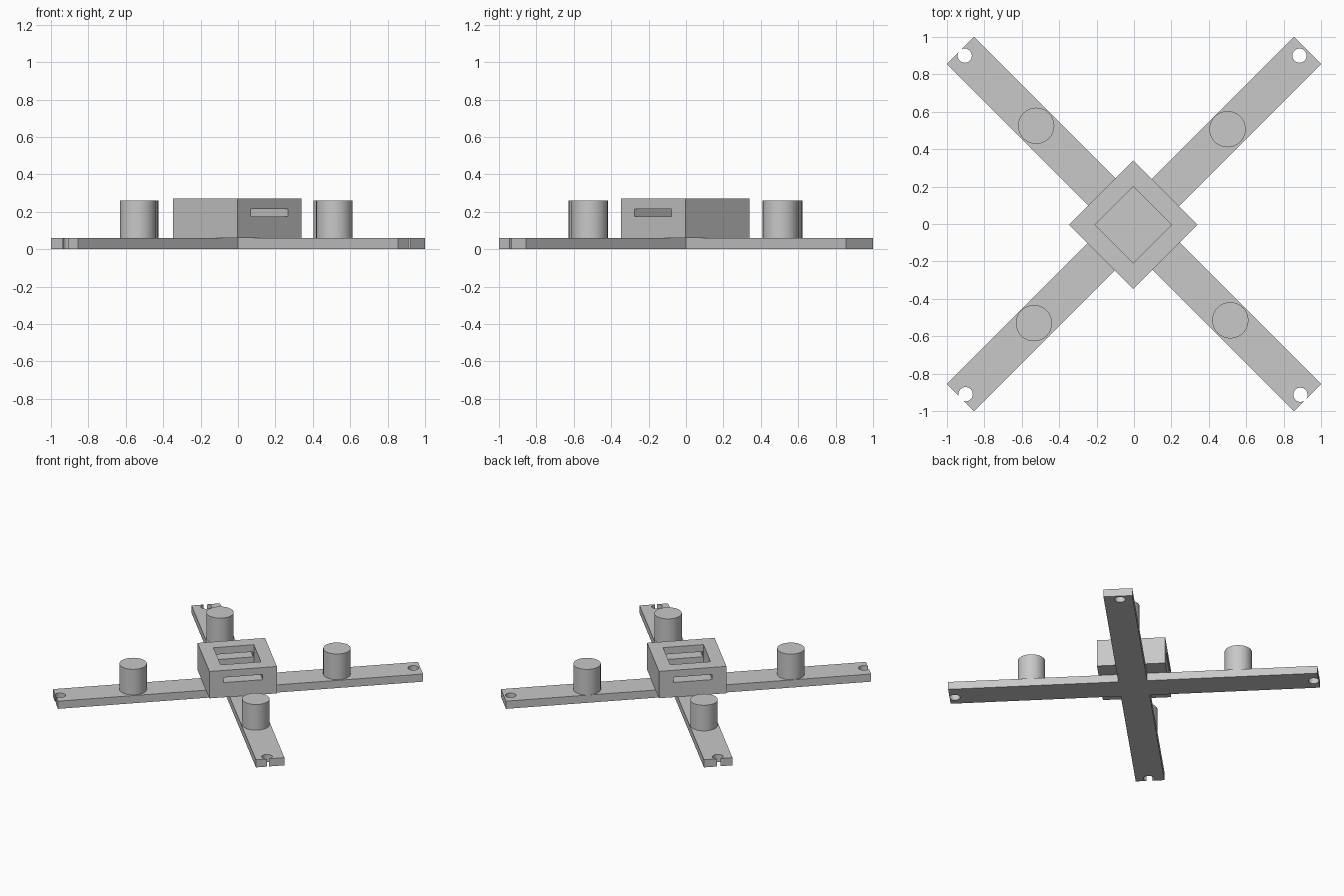
import bpy
import bmesh
from math import pi
from mathutils import Matrix, Vector

cube = bpy.data.objects.get("Cube")
if cube:
    bpy.data.objects.remove(cube, do_unlink=True)

grey = bpy.data.materials.new("plain_grey")
grey.use_nodes = True
GREY = (0.58, 0.58, 0.58, 1)
grey.diffuse_color = GREY
grey.node_tree.nodes["Principled BSDF"].inputs["Base Color"].default_value = GREY

TURN = Matrix.Rotation(pi / 4, 4, "Z")
PLATE_TOP = 0.06
BODY_TOP = 0.27


def finish(name, bm):
    mesh = bpy.data.meshes.new(name)
    bmesh.ops.recalc_face_normals(bm, faces=bm.faces[:])
    bm.to_mesh(mesh)
    bm.free()
    mesh.materials.append(grey)
    obj = bpy.data.objects.new(name, mesh)
    bpy.context.collection.objects.link(obj)
    return obj


def diagonal_box(name, size, z0, z1, centre=(0, 0)):
    """Box turned by an eighth of a circle, between two heights."""
    bm = bmesh.new()
    move = Matrix.Translation((*centre, (z0 + z1) / 2))
    scale = Matrix.Diagonal((size[0], size[1], z1 - z0, 1))
    bmesh.ops.create_cube(bm, size=1, matrix=move @ TURN @ scale)
    return finish(name, bm)


def cylinder(name, centre, radius, z0, z1, sides=32):
    bm = bmesh.new()
    bmesh.ops.create_cone(bm, cap_ends=True, segments=sides, radius1=radius,
                          radius2=radius, depth=z1 - z0,
                          matrix=Matrix.Translation((*centre, (z0 + z1) / 2)))
    return finish(name, bm)


def activate(obj):
    bpy.ops.object.select_all(action="DESELECT")
    obj.select_set(True)
    bpy.context.view_layer.objects.active = obj


def cut(obj, cutter):
    activate(obj)
    mod = obj.modifiers.new("cut", "BOOLEAN")
    mod.operation = "DIFFERENCE"
    mod.solver = "EXACT"
    mod.object = cutter
    bpy.ops.object.modifier_apply(modifier=mod.name)
    bpy.data.objects.remove(cutter, do_unlink=True)


def smooth(obj):
    activate(obj)
    bpy.ops.object.shade_smooth_by_angle(angle=pi / 6)


# Cross-shaped base plate: one arm outline repeated four times, then extruded
half_width, reach = 0.1025, 1.312
bm = bmesh.new()
corners = []
for i in range(4):
    spin = Matrix.Rotation(pi / 4 + i * pi / 2, 4, "Z")
    for x, y in ((reach, -half_width), (reach, half_width), (half_width, half_width)):
        corners.append(bm.verts.new(spin @ Vector((x, y, 0))))
outline = bm.faces.new(corners)
top = bmesh.ops.extrude_face_region(bm, geom=[outline])["geom"]
bmesh.ops.translate(bm, vec=(0, 0, PLATE_TOP),
                    verts=[v for v in top if isinstance(v, bmesh.types.BMVert)])
cross_plate = finish("cross_plate", bm)

# Mounting holes near the arm tips; the front pair breaks through the ends
for centre in ((-0.905, 0.9), (0.885, 0.9), (0.89, -0.913), (-0.9, -0.91)):
    cut(cross_plate, cylinder("hole_cutter", centre, 0.038, -0.1, 0.2))
smooth(cross_plate)

# Central housing with an open pocket and a slot through two opposite walls
middle = (-0.004, -0.004)
housing = diagonal_box("housing", (0.485, 0.485), PLATE_TOP, BODY_TOP, middle)
cut(housing, diagonal_box("pocket_cutter", (0.29, 0.29), 0.13, 0.4, middle))
cut(housing, diagonal_box("slot_cutter", (0.28, 0.8), 0.175, 0.215, middle))

# Round posts, one on each arm
posts = {
    "back_right_post": (-0.523, 0.525),
    "back_left_post": (0.5, 0.507),
    "front_left_post": (0.515, -0.515),
    "front_right_post": (-0.535, -0.53),
}
for name, centre in posts.items():
    smooth(cylinder(name, centre, 0.097, PLATE_TOP, 0.26))
